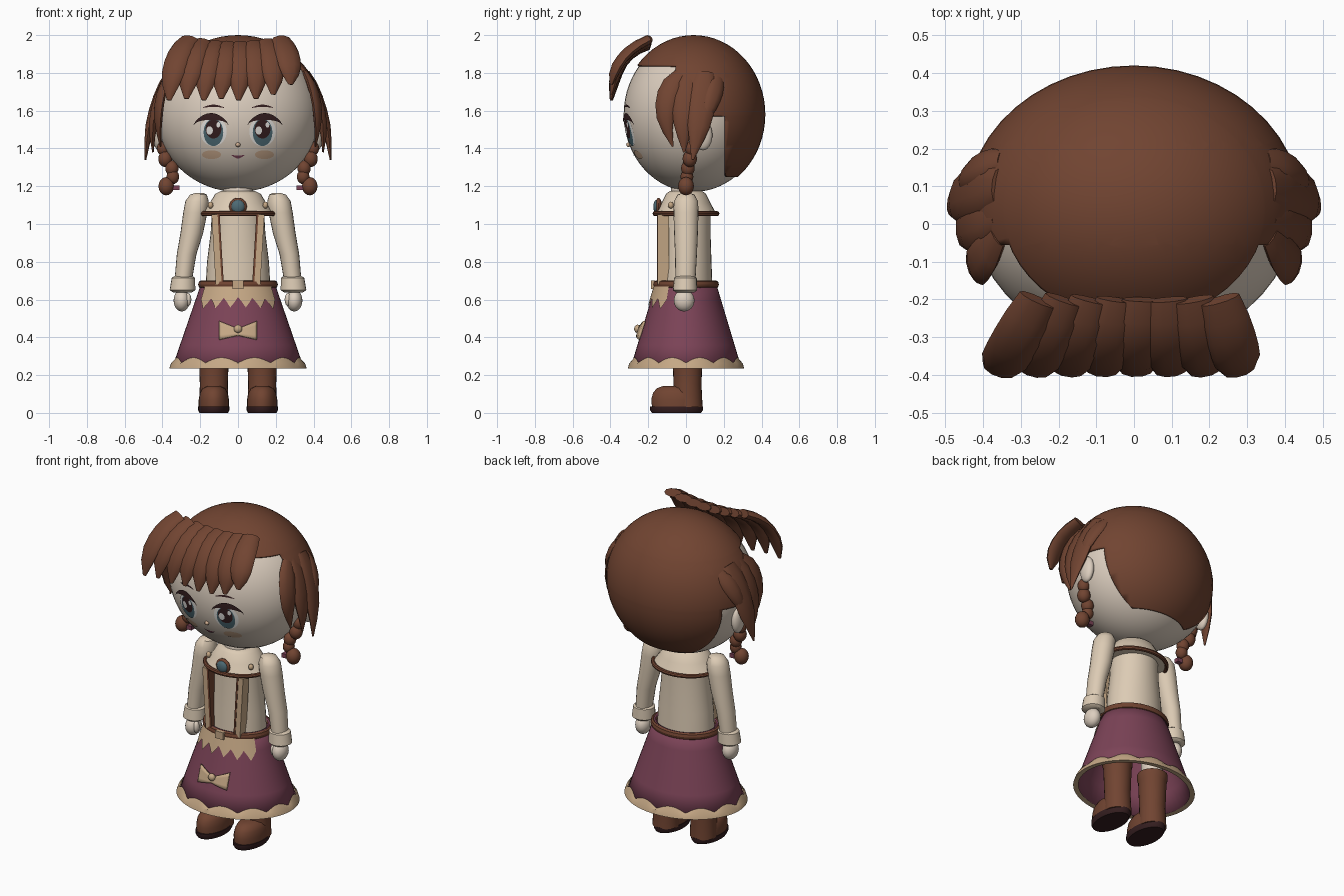
import bpy, bmesh
from math import sin, cos, pi, sqrt, radians
from mathutils import Vector

if "Cube" in bpy.data.objects:
    bpy.data.objects.remove(bpy.data.objects["Cube"])


def material(name, *rgb):
    m = bpy.data.materials.new(name)
    m.diffuse_color = (*rgb, 1)
    m.use_nodes = True
    m.node_tree.nodes["Principled BSDF"].inputs["Base Color"].default_value = m.diffuse_color
    return m


BROWN = material("chestnut brown", .165, .058, .031)
SKIN = material("pale skin", .72, .62, .52)
CREAM = material("cream cloth", .72, .60, .46)
PLUM = material("plum cloth", .200, .056, .095)
TAN = material("tan cloth", .56, .39, .235)
TEAL = material("grey teal", .075, .145, .175)
DARK = material("dark brown", .035, .013, .014)
WHITE = material("eye white", .82, .80, .77)
BLUSH = material("blush", .62, .42, .28)


def finish(name, bm, mat, thick=0, front=False):
    """Turn a bmesh into a named object with one material."""
    bmesh.ops.recalc_face_normals(bm, faces=bm.faces)
    if front and sum(f.normal.y for f in bm.faces) > 0:
        bmesh.ops.reverse_faces(bm, faces=bm.faces)
    me = bpy.data.meshes.new(name)
    bm.to_mesh(me)
    bm.free()
    me.materials.append(mat)
    ob = bpy.data.objects.new(name, me)
    bpy.context.collection.objects.link(ob)
    if thick:
        mod = ob.modifiers.new("thickness", 'SOLIDIFY')
        mod.thickness, mod.offset = thick, -1
    return ob


def grid(name, rows, mat, wrap=True, cap=True, **kw):
    """Skin rows of points with quads."""
    bm = bmesh.new()
    vs = [[bm.verts.new(p) for p in r] for r in rows]
    n = len(rows[0])
    for a, b in zip(vs, vs[1:]):
        for i in range(n if wrap else n - 1):
            j = (i + 1) % n
            bm.faces.new((a[i], a[j], b[j], b[i]))
    if cap and wrap:
        bm.faces.new(vs[0])
        bm.faces.new(vs[-1])
    return finish(name, bm, mat, **kw)


def stack(name, prof, mat, n=32, **kw):
    """Horizontal ellipses: (z, rx, ry, centre x, centre y)."""
    rows = []
    for z, rx, ry, *c in prof:
        cx, cy = c or (0, 0)
        rows.append([(cx + rx * cos(2 * pi * i / n), cy + ry * sin(2 * pi * i / n), z) for i in range(n)])
    return grid(name, rows, mat, **kw)


def ring(name, z, rx, ry, r, mat, h=1):
    return stack(name, [(z + r * h * sin(k * pi / 4), rx + r * cos(k * pi / 4), ry + r * cos(k * pi / 4))
                        for k in range(9)], mat, n=40, cap=False)


def sphere_mesh(c, r, u=20, v=12):
    bm = bmesh.new()
    bmesh.ops.create_uvsphere(bm, u_segments=u, v_segments=v, radius=1)
    bmesh.ops.scale(bm, vec=r, verts=bm.verts)
    bmesh.ops.translate(bm, vec=c, verts=bm.verts)
    return bm


def ball(name, c, r, mat, u=20, v=12):
    return finish(name, sphere_mesh(c, r, u, v), mat)


def lock(name, p0, p1, p2, out, half, thick, widths=(.7, 1, 1.05, 1, .85, .5, .08)):
    """Flattened hair lock along a quadratic curve."""
    p0, p1, p2, out = map(Vector, (p0, p1, p2, out))
    rows = []
    for k, w in enumerate(widths):
        t = k / (len(widths) - 1)
        p = p0 * (1 - t) ** 2 + p1 * 2 * t * (1 - t) + p2 * t * t
        tan = ((p1 - p0) * (1 - t) + (p2 - p1) * t).normalized()
        side = tan.cross(out).normalized()
        nor = side.cross(tan)
        rows.append([p + side * cos(a * pi / 5) * half * w + nor * sin(a * pi / 5) * thick * min(1, w + .1)
                     for a in range(10)])
    return grid(name, rows, BROWN)


def box(name, x0, x1, y0, y1, z0, z1, mat, lean=0):
    rows = [[(x + d, y, z) for x, y in ((x0, y0), (x1, y0), (x1, y1), (x0, y1))]
            for z, d in ((z0, 0), (z1, lean))]
    return grid(name, rows, mat)


# Surfaces that carry plates
def face_y(x, z):
    return .04 - .37 * sqrt(max(0, 1 - (x / .43) ** 2 - ((z - 1.58) / .41) ** 2))


def skirt_r(z):
    return .345 - .345 * (z - .25), .29 - .30 * (z - .25)


def skirt_y(x, z):
    rx, ry = skirt_r(z)
    return -ry * sqrt(max(0, 1 - (x / rx) ** 2))


def patch(name, top, bottom, surf, off, mat, n=16, m=4, thick=0):
    """Plate between two (x, z) curves, laid over a surface."""
    rows = []
    for k in range(m + 1):
        row = []
        for i in range(n + 1):
            a, b = top(i / n), bottom(i / n)
            x, z = (p + (q - p) * k / m for p, q in zip(a, b))
            row.append((x, surf(x, z) - off, z))
        rows.append(row)
    return grid(name, rows, mat, wrap=False, front=True, thick=thick)


def oval(name, x, z, rx, rz, off, mat):
    def arc(s):
        return lambda u: (x - rx * cos(pi * u), z + s * rz * sin(pi * u) + s * .0003)
    return patch(name, arc(1), arc(-1), face_y, off, mat)


# Head and hair cap with stepped front edge
ball("head", (0, .04, 1.58), (.43, .37, .41), SKIN, 48, 32)
bm = sphere_mesh((0, .04, 1.58), (.445, .38, .42), 48, 32)
for axis, d in ((2, 1.84), (1, -.055), (2, 1.57), (1, .21), (2, 1.25)):
    co, no = Vector((0, 0, 0)), Vector((0, 0, 0))
    co[axis], no[axis] = d, 1
    bmesh.ops.bisect_plane(bm, geom=bm.verts[:] + bm.edges[:] + bm.faces[:], plane_co=co, plane_no=no)
bare = []
for f in bm.faces:
    c = f.calc_center_median()
    if not (c.z > 1.84 or (c.y > -.055 and c.z > 1.57) or (c.y > .21 and c.z > 1.25)):
        bare.append(f)
bmesh.ops.delete(bm, geom=bare, context='FACES')
finish("hair_cap", bm, BROWN, thick=.02)

# Fringe fanning out from the crown
for i in range(8):
    u = i / 3.5 - 1
    tip = 1.655 + (.03 if i == 6 else .075 if i == 7 else 0) + .008 * (i % 2)
    xt, xb = -.255 + i * .069, -.365 + i * .092
    lock("fringe_lock", (xt, -.20, 1.945 + .03 * u * u), ((xt * .35 + xb * .65) + .02 * u, -.375, 1.90),
         (xb, -.395, tip), (.25 * u, -.8, .55), .062, .026, (.85, 1, 1.05, 1.05, 1, .75, .2))

for s in (-1, 1):
    # Side locks and ear
    lock("side_lock", (s * .36, -.03, 1.79), (s * .45, -.17, 1.66), (s * .41, -.07, 1.41), (s, -.3, .2), .055, .022)
    lock("side_lock", (s * .36, .02, 1.79), (s * .47, -.02, 1.62), (s * .45, -.01, 1.38), (s, 0, .2), .065, .025)
    lock("side_lock", (s * .36, .10, 1.80), (s * .47, .09, 1.62), (s * .49, .035, 1.34), (s, .1, .2), .07, .025)
    lock("side_lock", (s * .35, .17, 1.77), (s * .45, .15, 1.68), (s * .46, .09, 1.52), (s, .4, .2), .045, .02)
    ball("ear", (s * .42, .09, 1.47), (.03, .05, .08), SKIN)

    # Braid and its tie
    for x, y, z, r in ((.395, .03, 1.40, .035), (.385, .02, 1.345, .038), (.35, .01, 1.295, .036),
                       (.345, .005, 1.25, .034), (.38, 0, 1.20, .042)):
        ball("braid", (s * x, y, z), (r, r, r * 1.15), BROWN, 14, 10)
    box("braid_tie", s * .31, s * .37, -.015, .015, 1.18, 1.205, PLUM)

    # Eye
    x = s * .13
    oval("eye_white", x, 1.49, .070, .078, .003, WHITE)
    oval("iris", x, 1.485, .052, .072, .005, TEAL)
    oval("pupil", x, 1.503, .042, .050, .007, DARK)
    oval("eye_glint", x - .02, 1.495, .017, .022, .009, WHITE)
    oval("eye_glint", x + .026, 1.525, .010, .014, .009, WHITE)

    def lash_top(u):
        return x + s * (-.08 + .185 * u), 1.525 + .062 * sin(pi * u) ** .7

    def lash_bottom(u):
        a, b = lash_top(u)
        return a, b - .034 * sin(pi * u) - .002
    patch("eyelash", lash_top, lash_bottom, face_y, .009, DARK)
    patch("brow", lambda u: (x + s * (-.055 + .11 * u), 1.618 + .014 * sin(pi * u)),
          lambda u: (x + s * (-.055 + .11 * u), 1.615 + .005 * sin(pi * u)), face_y, .005, DARK)
    oval("cheek", s * .14, 1.367, .050, .023, .004, BLUSH)

    # Arm, cuff and hand
    stack("arm", [(1.165, .02, .02, s * .205, 0), (1.155, .045, .045, s * .21, 0), (1.12, .062, .064, s * .217, 0),
                  (1.06, .064, .066, s * .226, 0), (.95, .060, .063, s * .245, 0), (.84, .052, .058, s * .272, 0),
                  (.70, .046, .053, s * .29, -.003)], CREAM, n=20)
    stack("cuff", [(.725, .045, .045, s * .289, -.003), (.715, .062, .060, s * .289, -.003),
                   (.65, .068, .064, s * .294, -.005), (.638, .05, .05, s * .294, -.005)], CREAM, n=20)
    ball("hand", (s * .298, -.01, .595), (.043, .055, .058), SKIN)
    ball("thumb", (s * .265, -.03, .60), (.018, .02, .035), SKIN, 12, 8)

    # Leg and boot
    stack("leg", [(.34, .06, .06, s * .128, .01), (.62, .065, .065, s * .11, .01)], SKIN, n=20)
    stack("boot_shaft", [(.03, .078, .078, s * .128, .01), (.15, .074, .074, s * .128, .008),
                         (.32, .080, .080, s * .128, .008), (.34, .086, .086, s * .128, .008),
                         (.37, .086, .086, s * .128, .008), (.375, .06, .06, s * .128, .008)], BROWN, n=24)
    stack("boot_foot", [(.03, .080, .13, s * .128, -.05), (.07, .080, .134, s * .128, -.05),
                        (.105, .074, .125, s * .128, -.05), (.13, .06, .10, s * .128, -.055),
                        (.143, .03, .06, s * .128, -.06)], BROWN, n=24)
    stack("sole", [(0, .076, .13, s * .128, -.05), (.015, .083, .14, s * .128, -.05),
                   (.035, .083, .14, s * .128, -.05)], DARK, n=24)

    # Bodice strap with dark edge, collar stud
    a, b = sorted((s * .085, s * .118))
    box("strap", a, b, -.15, -.09, .68, 1.05, TAN, lean=s * .022)
    a, b = sorted((s * .075, s * .086))
    box("strap_edge", a, b, -.153, -.09, .68, 1.05, BROWN, lean=s * .022)
    ball("collar_stud", (s * .145, -.08, 1.10), (.015, .015, .018), TAN, 10, 8)

# Nose and mouth
ball("nose", (0, face_y(0, 1.42) - .004, 1.42), (.013, .012, .012), BLUSH, 12, 8)
patch("mouth", lambda u: (.034 * (2 * u - 1), 1.366 - .004 * sin(pi * u)),
      lambda u: (.034 * (2 * u - 1), 1.364 - .017 * sin(pi * u)), face_y, .004, PLUM)

# Torso, collar and brooch
stack("neck", [(1.10, .09, .09), (1.22, .075, .075)], SKIN)
stack("torso", [(.66, .172, .14), (.80, .164, .135), (.95, .145, .13), (1.07, .138, .13)], CREAM)
stack("collar", [(1.175, .09, .085), (1.16, .12, .105), (1.11, .150, .130), (1.05, .195, .163), (1.045, .13, .12)], CREAM)
ring("collar_trim", 1.055, .195, .165, .012, BROWN, 1.1)
ball("brooch_frame", (0, -.145, 1.092), (.047, .018, .047), BROWN)
ball("brooch_stone", (0, -.155, 1.092), (.036, .018, .036), TEAL)

# Skirt, scalloped hem and belt
stack("skirt", [(z, *skirt_r(z)) for z in (.245, .36, .48, .60, .70)], PLUM, n=48, cap=False, thick=.01)
hem, N = [], 96
for k in range(4):
    row = []
    for i in range(N):
        a = 2 * pi * i / N
        z = (.238, .236, .262, .265 + .028 * abs(sin(a * 6)))[k]
        rx, ry = skirt_r(z)
        d = (-.015, .014, .014, .004)[k]
        row.append(((rx + d) * cos(a), (ry + d) * sin(a), z))
    hem.append(row)
grid("skirt_hem", hem, TAN, cap=False)
ring("belt", .68, .197, .160, .014, BROWN, 1.5)
box("buckle", -.028, .028, -.185, -.165, .655, .70, TAN)


# Jagged apron over the skirt front
def apron_row(k):
    row = []
    for i in range(25):
        a = -pi / 2 + radians(58) * (i / 12 - 1)
        low = .585 + (.028, .005, -.025, .0)[i % 4] - .012 * abs(i / 12 - 1)
        z = .69 + (low - .69) * k / 3
        rx, ry = skirt_r(z)
        row.append(((rx + .007) * cos(a), (ry + .007) * sin(a), z))
    return row


grid("apron", [apron_row(k) for k in range(4)], TAN, wrap=False, front=True)

# Bow on the skirt
patch("bow", lambda u: (-.1 + .2 * u, .447 + .04 * abs(2 * u - 1)),
      lambda u: (-.1 + .2 * u, .412 - .022 * abs(2 * u - 1)), skirt_y, .022, TAN, thick=.012)
ball("bow_knot", (0, skirt_y(0, .445) - .025, .445), (.022, .018, .022), TAN)

# Smooth shading with sharp creases
meshes = [o for o in bpy.context.scene.objects if o.type == 'MESH']
for o in meshes:
    o.select_set(True)
bpy.context.view_layer.objects.active = meshes[0]
bpy.ops.object.shade_smooth_by_angle(angle=radians(40))
